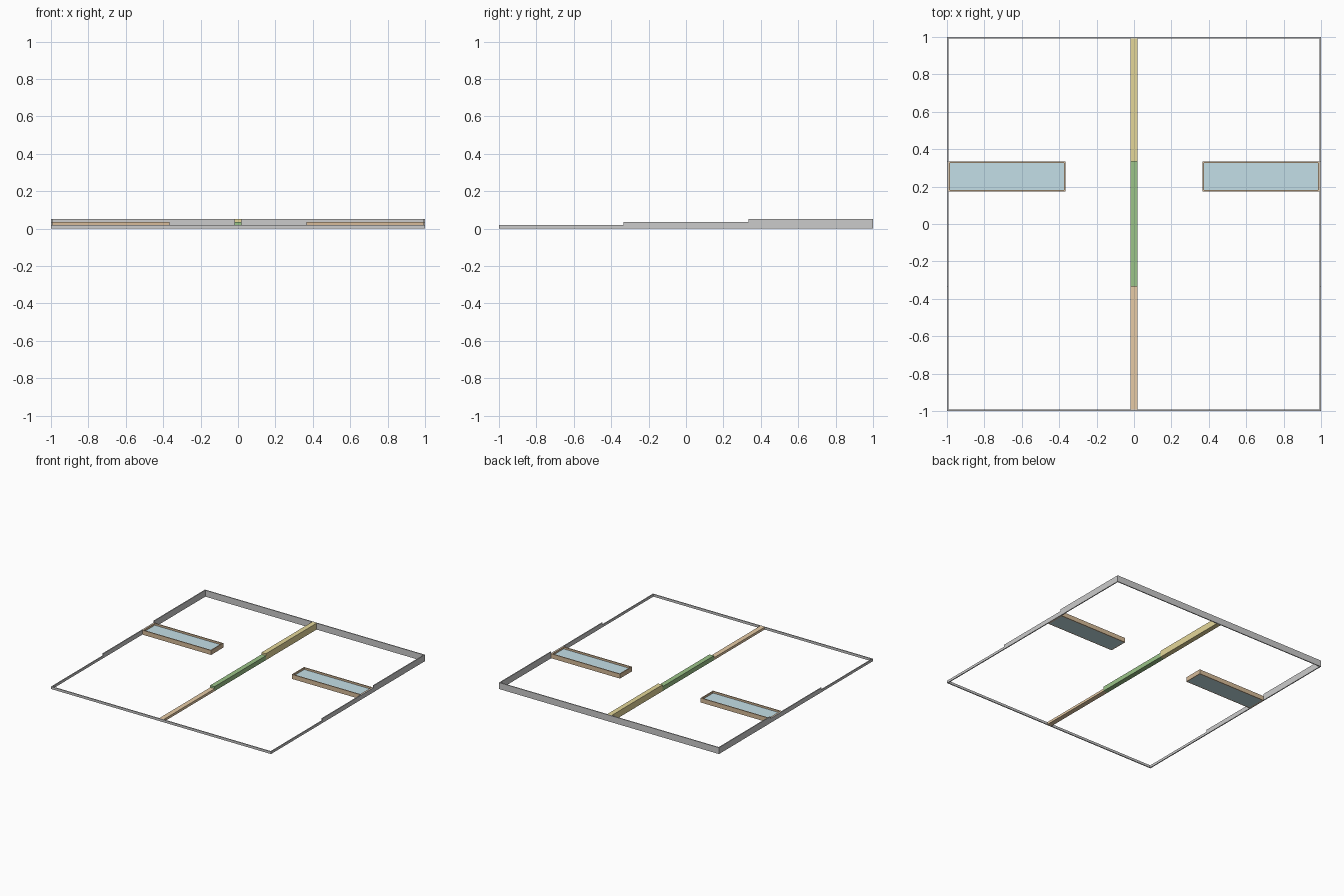
import bpy

if "Cube" in bpy.data.objects:
    bpy.data.objects.remove(bpy.data.objects["Cube"])

STEP = 1 / 3                      # terrace boundaries in y
HEIGHTS = (0.02, 0.037, 0.053)    # front, middle, back terrace
T = 0.008                         # wall thickness


def material(name, rgb):
    m = bpy.data.materials.new(name)
    m.diffuse_color = (*rgb, 1)
    m.use_nodes = True
    m.node_tree.nodes["Principled BSDF"].inputs["Base Color"].default_value = m.diffuse_color
    return m


def boxes(name, spans, mat=None):
    """One object made of axis-aligned boxes given as (x0, x1, y0, y1, z0, z1)."""
    verts, faces = [], []
    for x0, x1, y0, y1, z0, z1 in spans:
        b = len(verts)
        verts += [(x, y, z) for z in (z0, z1)
                  for x, y in ((x0, y0), (x1, y0), (x1, y1), (x0, y1))]
        faces += [[b + 3, b + 2, b + 1, b], [b + 4, b + 5, b + 6, b + 7]]
        for i in range(4):
            j = (i + 1) % 4
            faces.append([b + i, b + j, b + 4 + j, b + 4 + i])
    mesh = bpy.data.meshes.new(name)
    mesh.from_pydata(verts, [], faces)
    if mat:
        mesh.materials.append(mat)
    ob = bpy.data.objects.new(name, mesh)
    bpy.context.collection.objects.link(ob)
    return ob


tan = material("tan", (0.68, 0.50, 0.32))
water = material("water", (0.55, 0.74, 0.80))
strip_mats = [material("orange_soil", (0.80, 0.60, 0.38)),
              material("green_crop", (0.33, 0.55, 0.25)),
              material("yellow_crop", (0.78, 0.68, 0.32))]

# Stepped perimeter wall, low in front and high at the back
wall = [(-1 + T, 1 - T, -1, -1 + T, 0, HEIGHTS[0]),
        (-1 + T, 1 - T, 1 - T, 1, 0, HEIGHTS[2])]
edges = (-1, -STEP, STEP, 1)
for i, h in enumerate(HEIGHTS):
    for x in (-1, 1 - T):
        wall.append((x, x + T, edges[i], edges[i + 1], 0, h))
boxes("perimeter_wall", wall)

# Central strip in three stepped colours
inner = (-1 + T, -STEP, STEP, 1 - T)
for i, name in enumerate(("front_strip", "middle_strip", "back_strip")):
    boxes(name, [(-0.02, 0.02, inner[i], inner[i + 1], 0, HEIGHTS[i])],
          strip_mats[i])

# Two basins against the side walls, each with a rim and recessed water
Y0, Y1, TOP = 0.175, STEP, HEIGHTS[1]
for side, a, b in (("left", -1 + T, -0.367), ("right", 0.367, 1 - T)):
    boxes(side + "_basin_rim",
          [(a, b, Y0, Y0 + T, 0, TOP), (a, b, Y1 - T, Y1, 0, TOP),
           (a, a + T, Y0 + T, Y1 - T, 0, TOP), (b - T, b, Y0 + T, Y1 - T, 0, TOP)], tan)
    boxes(side + "_basin_water", [(a + T, b - T, Y0 + T, Y1 - T, 0, 0.022)], water)
